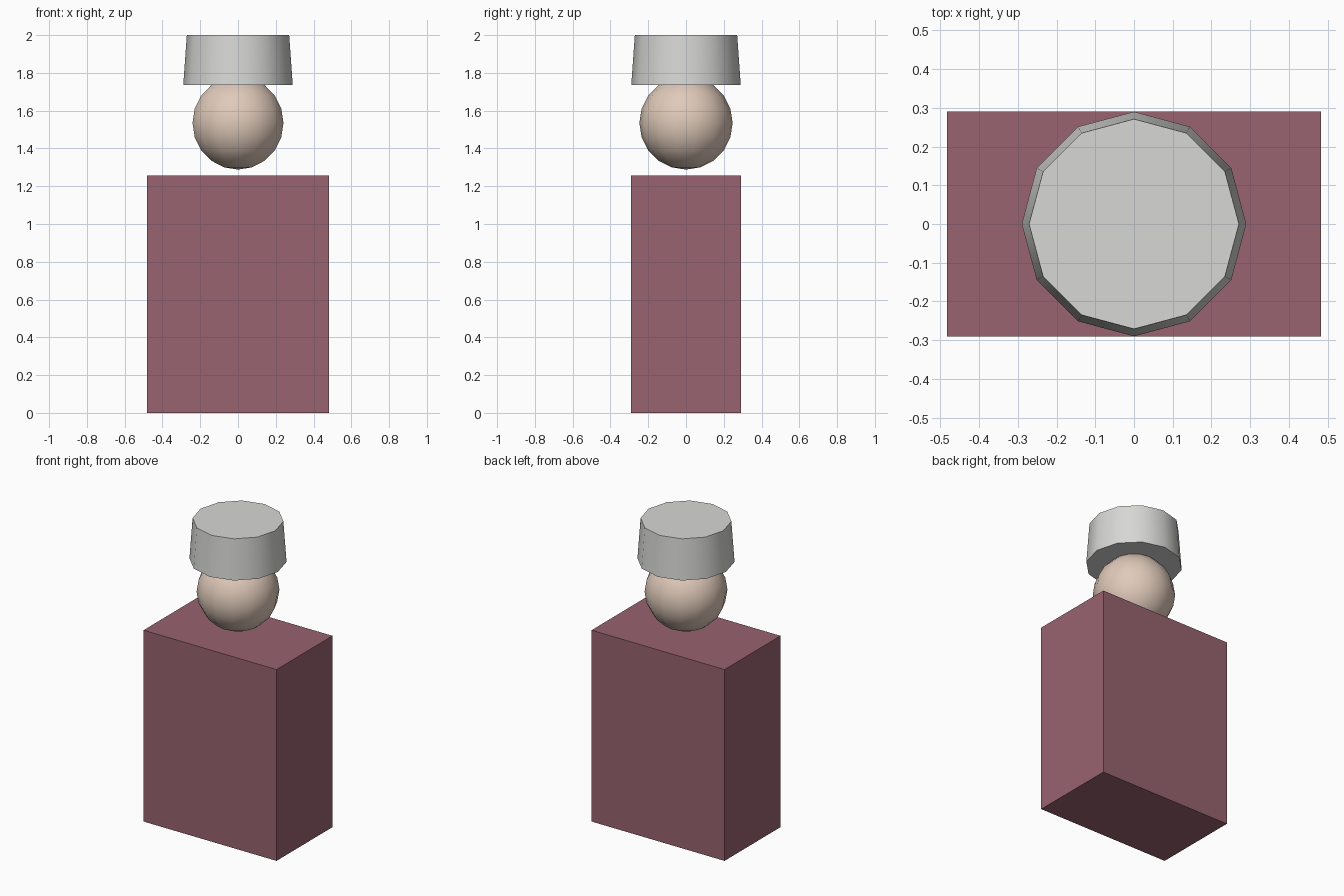
import bpy
from math import radians

old = bpy.data.objects.get("Cube")
if old:
    bpy.data.objects.remove(old, do_unlink=True)


def make_material(name, srgb):
    """Flat material from an sRGB colour, stored as linear values."""
    color = [((c / 255 + 0.055) / 1.055) ** 2.4 for c in srgb] + [1]
    mat = bpy.data.materials.new(name)
    mat.use_nodes = True
    mat.diffuse_color = color
    mat.node_tree.nodes["Principled BSDF"].inputs["Base Color"].default_value = color
    return mat


def finish(name, mat, smooth_angle=None):
    """Name and colour the newly added primitive."""
    obj = bpy.context.object
    obj.name = obj.data.name = name
    obj.data.materials.append(mat)
    if smooth_angle:
        bpy.ops.object.shade_smooth_by_angle(angle=radians(smooth_angle))
    return obj


plum = make_material("plum cloth", (152, 99, 112))
skin = make_material("pale skin", (224, 202, 186))
grey = make_material("light grey felt", (215, 215, 213))

# Block body
bpy.ops.mesh.primitive_cube_add(size=1, location=(0, 0, 0.628))
body = finish("body", plum)
body.scale = (0.966, 0.58, 1.256)
bpy.ops.object.transform_apply(location=False, rotation=False, scale=True)

# Round head floating just above the body; a vertex column lies on the x axis
bpy.ops.mesh.primitive_uv_sphere_add(segments=14, ring_count=10, radius=0.247,
                                     location=(0, 0, 1.535))
finish("head", skin, 60)

# Twelve-sided tapered hat, closed at both ends
bpy.ops.mesh.primitive_cone_add(vertices=12, radius1=0.29, radius2=0.271,
                                depth=0.265, location=(0, 0, 1.8675))
finish("hat", grey, 40)
